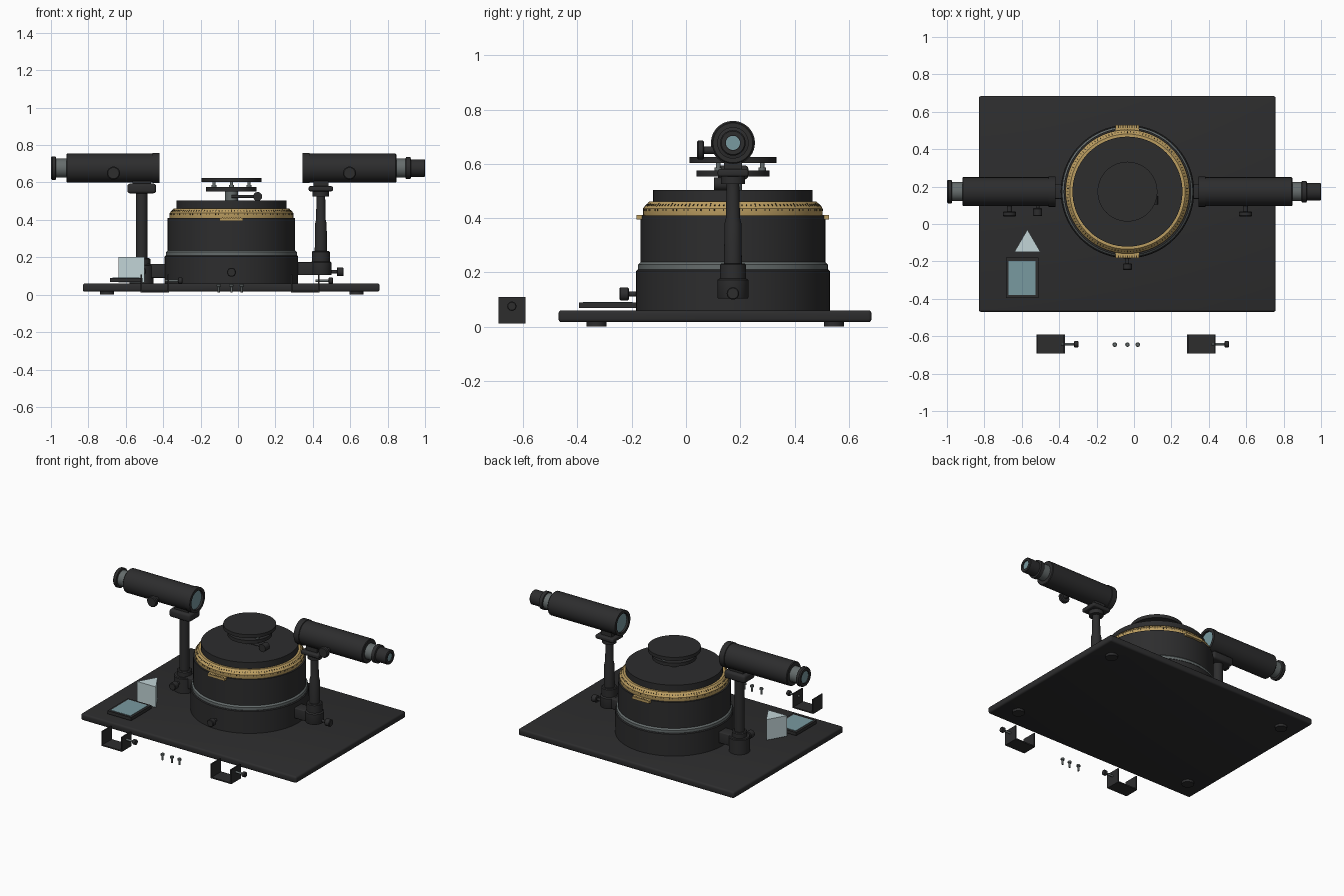
import bpy, bmesh, math
from mathutils import Matrix, Vector

cube = bpy.data.objects.get("Cube")
if cube:
    bpy.data.objects.remove(cube, do_unlink=True)


def material(name, r, g, b):
    m = bpy.data.materials.new(name)
    m.use_nodes = True
    m.diffuse_color = (r, g, b, 1)
    node = next(n for n in m.node_tree.nodes if n.type == 'BSDF_PRINCIPLED')
    node.inputs["Base Color"].default_value = (r, g, b, 1)
    return m


BLACK = material("black_enamel", 0.026, 0.026, 0.027)
STEEL = material("grey_steel", 0.13, 0.15, 0.15)
BRASS = material("brass", 0.50, 0.34, 0.12)
MARK = material("scale_marks", 0.04, 0.03, 0.015)
GLASS = material("blue_glass", 0.19, 0.32, 0.35)
PALE = material("pale_prism_glass", 0.54, 0.66, 0.68)

AXES = {'X': Vector((1, 0, 0)), '-X': Vector((-1, 0, 0)),
        'Y': Vector((0, 1, 0)), '-Y': Vector((0, -1, 0)), 'Z': Vector((0, 0, 1))}


def finish(name, bm, mat, smooth=True):
    bmesh.ops.recalc_face_normals(bm, faces=bm.faces)
    mesh = bpy.data.meshes.new(name)
    bm.to_mesh(mesh)
    bm.free()
    mesh.materials.append(mat)
    ob = bpy.data.objects.new(name, mesh)
    bpy.context.collection.objects.link(ob)
    if smooth:
        bpy.ops.object.select_all(action='DESELECT')
        ob.select_set(True)
        bpy.context.view_layer.objects.active = ob
        bpy.ops.object.shade_smooth_by_angle(angle=math.radians(35))
    return ob


def lathe(name, profile, loc, mat, axis='Z', seg=40):
    """Turn (radius, height) points round an axis through loc."""
    bm = bmesh.new()
    pts = [(0, profile[0][1])] + list(profile) + [(0, profile[-1][1])]
    vs = [bm.verts.new((r, 0, h)) for r, h in pts]
    es = [bm.edges.new(p) for p in zip(vs, vs[1:])]
    bmesh.ops.spin(bm, geom=vs + es, cent=(0, 0, 0), axis=(0, 0, 1),
                   angle=math.tau, steps=seg, use_duplicate=False)
    bmesh.ops.remove_doubles(bm, verts=bm.verts, dist=1e-5)
    rot = Vector((0, 0, 1)).rotation_difference(AXES[axis]).to_matrix().to_4x4()
    bm.transform(Matrix.Translation(loc) @ rot)
    return finish(name, bm, mat)


def rod(name, r, a, b, loc, mat, axis='Z', seg=40):
    return lathe(name, [(r, a), (r, b)], loc, mat, axis, seg)


def box(name, lo, hi, mat, bevel=0):
    bm = bmesh.new()
    bmesh.ops.create_cube(bm, size=1)
    lo, hi = Vector(lo), Vector(hi)
    bm.transform(Matrix.Translation((lo + hi) / 2) @ Matrix.Diagonal((*(hi - lo), 1)))
    if bevel:
        bmesh.ops.bevel(bm, geom=bm.edges[:], offset=bevel, segments=3,
                        profile=0.5, affect='EDGES')
    return finish(name, bm, mat, smooth=bevel > 0)


def knob(name, loc, axis, stem, thick, r, stem_mat=BLACK):
    rod(name + "_stem", r * 0.4, 0, stem, loc, stem_mat, axis, 20)
    c = r * 0.15
    lathe(name, [(r - c, stem), (r, stem + c), (r, stem + thick - c),
                 (r - c, stem + thick)], loc, BLACK, axis, 28)


# Base board and feet
CX, CY = -0.035, 0.173
box("base_board", (-0.83, -0.47, 0.016), (0.757, 0.684, 0.06), BLACK, 0.012)
for x in (-0.70, 0.633):
    for y in (-0.33, 0.545):
        rod("foot", 0.037, 0, 0.02, (x, y, 0), BLACK)

# Drum with steel band, brass scale ring and top plate
C = (CX, CY, 0)
lathe("drum_lower", [(0.357, 0.06), (0.357, 0.205), (0.352, 0.21)], C, BLACK, seg=72)
lathe("steel_band", [(0.35, 0.205), (0.35, 0.228), (0.34, 0.238)], C, STEEL, seg=72)
rod("drum_upper", 0.341, 0.23, 0.41, C, BLACK, seg=72)
lathe("scale_ring", [(0.329, 0.405), (0.331, 0.412), (0.331, 0.436), (0.308, 0.461)],
      C, BRASS, seg=72)
rod("top_plate", 0.294, 0.45, 0.503, C, BLACK, seg=72)

# Engraved degree marks on the sloping and upright faces of the scale ring
bm = bmesh.new()
COUNT = 120
for i in range(COUNT):
    turn = Matrix.Rotation(math.tau * i / COUNT, 4, 'Z')
    size = 0.016 if i % 5 == 0 else 0.009
    slope = (Matrix.Translation((0.320, 0, 0.4485)) @ Matrix.Rotation(math.radians(47), 4, 'Y')
             @ Matrix.Diagonal((size, 0.004, 0.002, 1)))
    side = Matrix.Translation((0.331, 0, 0.430)) @ Matrix.Diagonal((0.002, 0.004, 0.008, 1))
    for m in ((slope, side) if i % 3 else (slope,)):
        bmesh.ops.create_cube(bm, size=1, matrix=Matrix.Translation(C) @ turn @ m)
finish("degree_marks", bm, MARK, False)

# Brass vernier tabs front and back
for s in (-1, 1):
    ys = sorted((CY + s * 0.31, CY + s * 0.355))
    box("vernier_tab", (CX - 0.063, ys[0], 0.394), (CX + 0.063, ys[1], 0.411), BRASS)
    for i in range(9):
        x = CX + (i - 4) * 0.012
        y = CY + s * 0.347
        box("vernier_mark", (x - 0.002, y - 0.006, 0.41), (x + 0.002, y + 0.006, 0.412), MARK)
knob("drum_knob", (CX, CY - 0.35, 0.12), '-Y', 0.034, 0.034, 0.024)

# Levelling stage
rod("stage_stalk", 0.034, 0.50, 0.556, C, STEEL)
rod("stage_lower_disc", 0.135, 0.553, 0.575, C, BLACK, seg=56)
rod("stage_upper_disc", 0.16, 0.602, 0.625, C, BLACK, seg=56)
for i in range(3):
    a = math.tau * i / 3 + math.pi / 2
    p = (CX + 0.108 * math.cos(a), CY + 0.108 * math.sin(a), 0)
    rod("levelling_screw", 0.009, 0.57, 0.606, p, STEEL, seg=16)
    rod("levelling_nut", 0.014, 0.575, 0.586, p, STEEL, seg=16)
rod("stage_knob_rod", 0.008, 0, 0.13, (CX, 0.128, 0.525), BLACK, 'X', 16)
rod("stage_knob", 0.024, 0, 0.047, (0.105, 0.103, 0.525), BLACK, 'Y', 28)

# Telescope tubes: main barrel with hollow inner end and glass, steel draw tube
AXIS_Z = 0.677
for side, inner, outer in ((-1, 0.42, 0.917), (1, 0.345, 0.847)):
    ax = 'X' if side > 0 else '-X'
    o = (0, CY, AXIS_Z)
    name = "telescope" if side > 0 else "collimator"
    lathe(name + "_barrel", [(0.062, inner + 0.02), (0.062, inner), (0.081, inner),
                             (0.081, inner + 0.036), (0.077, inner + 0.038),
                             (0.077, outer - 0.004), (0.073, outer)], o, BLACK, ax, 48)
    rod(name + "_objective", 0.06, inner + 0.012, inner + 0.03, o, GLASS, ax)
    rod(name + "_draw_tube", 0.051, outer - 0.01, outer + 0.06, o, STEEL, ax)
    px = side * (0.666 if side < 0 else 0.596)
    knob(name + "_focus_knob", (px, 0.105, 0.65), '-Y', 0.038, 0.027, 0.035)

O = (0, CY, AXIS_Z)
lathe("slit_cap", [(0.045, 0.96), (0.05, 0.972), (0.063, 0.975), (0.063, 0.993),
                   (0.058, 1.0), (0.04, 1.0), (0.04, 0.992)], O, BLACK, '-X')
rod("slit_window", 0.038, 0.985, 0.995, O, GLASS, '-X')
lathe("eyepiece", [(0.05, 0.895), (0.058, 0.898), (0.058, 0.922), (0.047, 0.925),
                   (0.047, 0.996), (0.043, 1.0), (0.027, 1.0), (0.027, 0.99)], O, BLACK, 'X')
rod("eyepiece_lens", 0.026, 0.985, 0.994, O, GLASS, 'X')

# Collimator pillar on its foot
LX = -0.515
L = (LX, CY, 0)
lathe("collimator_foot", [(0.064, 0.055), (0.064, 0.155), (0.06, 0.16), (0.046, 0.16),
                          (0.046, 0.19), (0.04, 0.195)], L, BLACK)
rod("collimator_pillar", 0.031, 0.18, 0.55, L, BLACK)
box("collimator_cradle", (LX - 0.077, 0.117, 0.542), (LX + 0.077, 0.23, 0.594), BLACK, 0.014)
box("collimator_saddle", (LX - 0.05, 0.14, 0.58), (LX + 0.05, 0.206, 0.62), BLACK)
box("collimator_arm", (LX, 0.135, 0.09), (-0.36, 0.211, 0.165), BLACK, 0.006)
knob("collimator_foot_knob", (LX, 0.115, 0.125), '-Y', 0.03, 0.043, 0.024)

# Telescope pillar on its swinging arm
RX = 0.443
R = (RX, CY, 0)
lathe("telescope_foot", [(0.055, 0.104), (0.057, 0.108), (0.057, 0.172), (0.048, 0.178),
                         (0.048, 0.228), (0.043, 0.233)], R, BLACK)
lathe("telescope_pillar", [(0.033, 0.225), (0.031, 0.38), (0.026, 0.40), (0.023, 0.53)],
      R, BLACK)
box("telescope_cradle", (RX - 0.065, 0.117, 0.553), (RX + 0.065, 0.23, 0.58), BLACK, 0.008)
rod("telescope_cradle_neck", 0.044, 0.526, 0.56, R, BLACK)
box("telescope_saddle", (RX - 0.04, 0.14, 0.575), (RX + 0.04, 0.206, 0.62), BLACK)
box("telescope_arm", (0.30, 0.135, 0.104), (RX, 0.211, 0.174), BLACK, 0.006)
knob("telescope_foot_knob", (RX + 0.05, CY, 0.122), 'X', 0.035, 0.037, 0.023)

# Framed grating plate and glass prism lying on the board
box("grating_frame", (-0.685, -0.395, 0.068), (-0.51, -0.18, 0.089), BLACK)
box("grating_glass", (-0.67, -0.38, 0.085), (-0.526, -0.197, 0.091), GLASS)
bm = bmesh.new()
tri = bm.faces.new([bm.verts.new((x, y, 0.065)) for x, y in
                    ((-0.64, -0.15), (-0.50, -0.15), (-0.57, -0.03))])
ext = bmesh.ops.extrude_face_region(bm, geom=[tri], use_keep_orig=True)
bmesh.ops.translate(bm, vec=(0, 0, 0.137),
                    verts=[v for v in ext["geom"] if isinstance(v, bmesh.types.BMVert)])
finish("prism", bm, PALE, False)

# Loose clamp brackets in front of the board, each with a thumb screw
for x in (-0.522, 0.283):
    y0, y1, w, t = -0.692, -0.592, 0.152, 0.008
    box("bracket_floor", (x, y0, 0.012), (x + w, y1, 0.012 + t), BLACK)
    for wx in (x, x + w - t):
        box("bracket_wall", (wx, y0, 0.012), (wx + t, y1, 0.108), BLACK)
    knob("bracket_screw", (x + w - 0.02, -0.642, 0.075), 'X', 0.07, 0.022, 0.017, STEEL)

# Three loose spare screws
for x in (-0.103, CX, 0.02):
    lathe("spare_screw", [(0.006, 0.012), (0.006, 0.042), (0.012, 0.043), (0.012, 0.053),
                          (0.009, 0.056)], (x, -0.645, 0), STEEL, seg=16)
